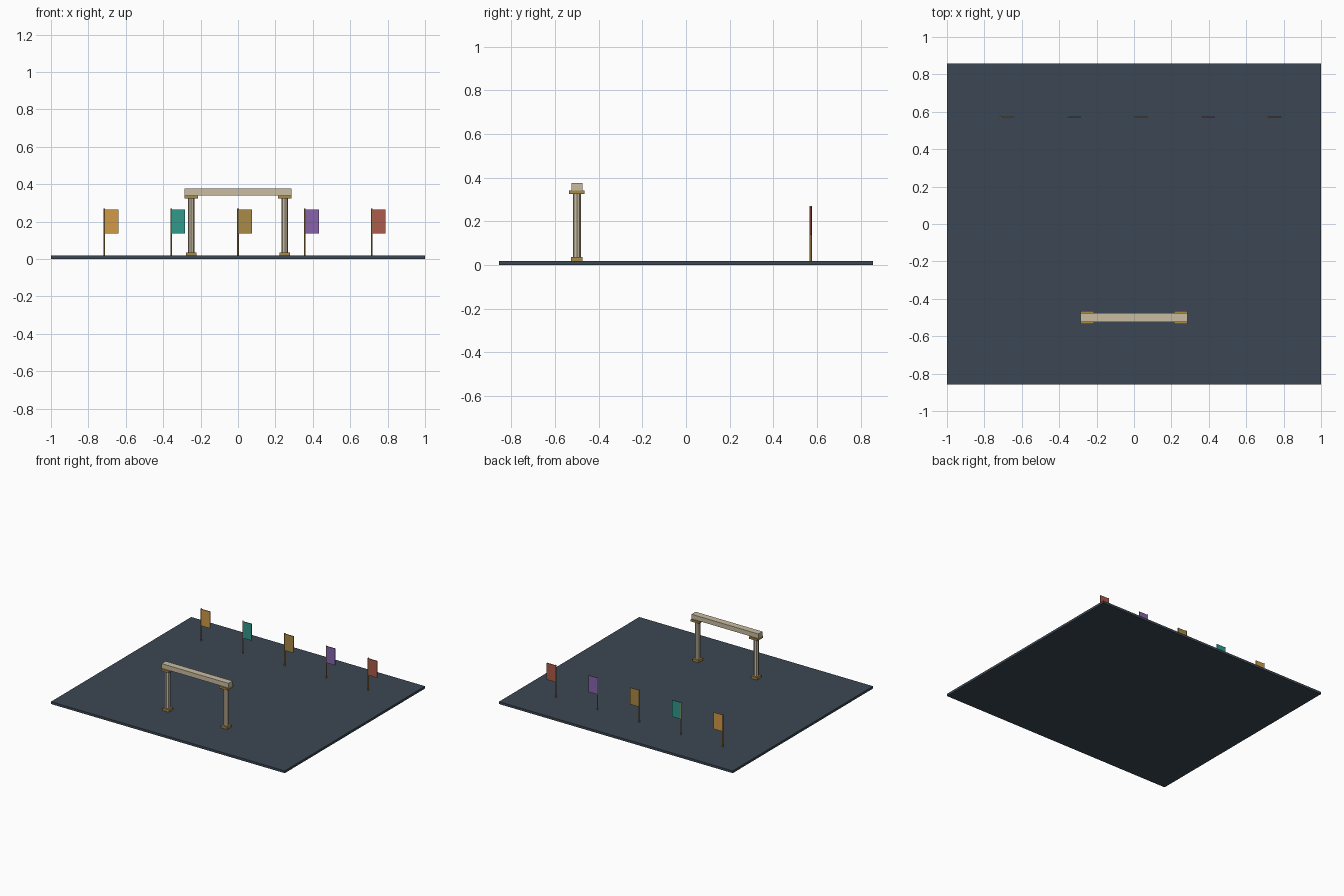
import bpy, bmesh
from mathutils import Matrix

if "Cube" in bpy.data.objects:
    bpy.data.objects.remove(bpy.data.objects["Cube"])

U = 1 / 14      # modelling unit: slab is 28 x 24 units
TOP = 0.25      # top of the slab in units


def material(name, rgb):
    m = bpy.data.materials.new(name)
    m.diffuse_color = (*[(c / 255) ** 2.2 for c in rgb], 1)
    m.use_nodes = True
    m.node_tree.nodes["Principled BSDF"].inputs["Base Color"].default_value = m.diffuse_color
    return m


def finish(name, bm, mat):
    mesh = bpy.data.meshes.new(name)
    bm.to_mesh(mesh)
    bm.free()
    mesh.materials.append(mat)
    bpy.context.collection.objects.link(bpy.data.objects.new(name, mesh))


def box(name, x, y, z0, z1, w, d, mat):
    bm = bmesh.new()
    m = Matrix.Translation((x * U, y * U, (z0 + z1) / 2 * U))
    bmesh.ops.create_cube(bm, size=1, matrix=m @ Matrix.Diagonal((w * U, d * U, (z1 - z0) * U, 1)))
    finish(name, bm, mat)


def prism(name, x, y, z0, z1, r, sides, mat):
    bm = bmesh.new()
    bmesh.ops.create_cone(bm, cap_ends=True, segments=sides, radius1=r * U, radius2=r * U,
                          depth=(z1 - z0) * U,
                          matrix=Matrix.Translation((x * U, y * U, (z0 + z1) / 2 * U)))
    finish(name, bm, mat)


slate = material("slate", (62, 73, 84))
stone = material("stone", (200, 187, 160))
bronze = material("bronze", (168, 136, 72))
cloths = [("orange", (208, 152, 72)), ("teal", (52, 152, 138)), ("gold", (168, 136, 72)),
          ("purple", (134, 100, 170)), ("red", (172, 92, 76))]

# Ground slab
box("ground_slab", 0, 0, 0, TOP, 28, 24, slate)

# Gateway: two pillars with foot and capital, and a lintel
for side, x in (("left", -3.5), ("right", 3.5)):
    box(f"{side}_pillar_foot", x, -7, TOP, TOP + 0.25, 0.75, 0.75, bronze)
    prism(f"{side}_pillar", x, -7, TOP, TOP + 4.4, 0.26, 8, stone)
    box(f"{side}_capital", x, -7, TOP + 4.3, TOP + 4.52, 1, 1, bronze)
box("lintel", 0, -7, TOP + 4.52, TOP + 5.02, 8, 0.7, stone)

# Row of flags along the back
for i, (name, rgb) in enumerate(cloths):
    x = -10 + 5 * i
    prism(f"{name}_flag_pole", x, 8, TOP, TOP + 3.52, 0.07, 6, bronze)
    box(f"{name}_flag_cloth", x + 0.55, 8, TOP + 1.67, TOP + 3.47, 1, 0.08, material(name, rgb))
